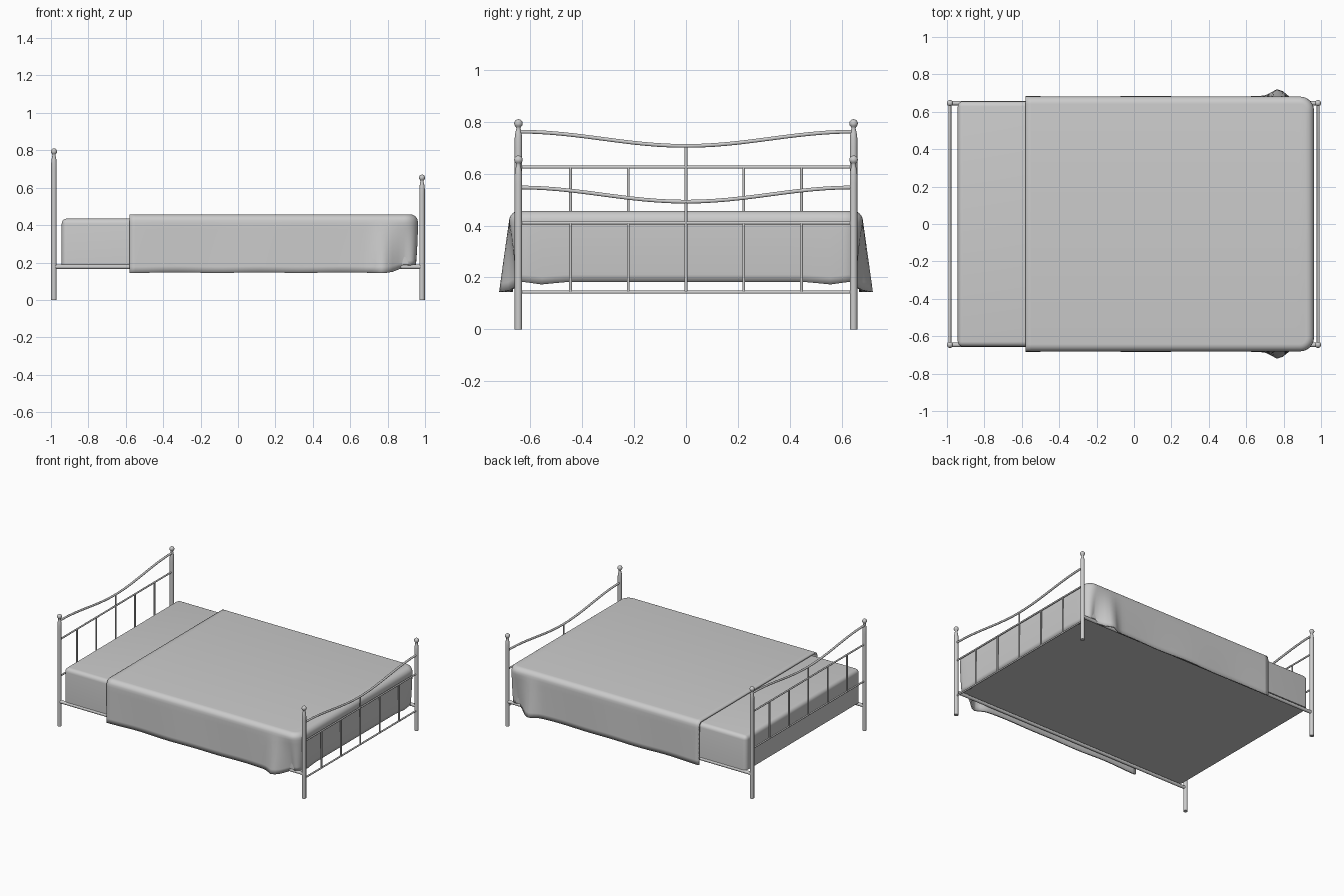
import bpy, bmesh, math
from mathutils import Vector

if "Cube" in bpy.data.objects:
    bpy.data.objects.remove(bpy.data.objects["Cube"])

PX, PY = 0.984, 0.646


def finish(name, bm, angle=40):
    me = bpy.data.meshes.new(name)
    bm.to_mesh(me)
    bm.free()
    ob = bpy.data.objects.new(name, me)
    bpy.context.collection.objects.link(ob)
    bpy.ops.object.select_all(action='DESELECT')
    ob.select_set(True)
    bpy.context.view_layer.objects.active = ob
    bpy.ops.object.shade_smooth_by_angle(angle=math.radians(angle))
    return ob


def lathe(name, profile, x, y, n=20):
    bm = bmesh.new()
    rings = []
    for r, z in profile:
        rings.append([bm.verts.new((x + r * math.cos(2 * math.pi * i / n),
                                    y + r * math.sin(2 * math.pi * i / n), z)) for i in range(n)])
    for a, b in zip(rings, rings[1:]):
        for i in range(n):
            j = (i + 1) % n
            bm.faces.new((a[i], a[j], b[j], b[i]))
    bm.faces.new(rings[0][::-1])
    bm.faces.new(rings[-1])
    return finish(name, bm)


def tube(name, pts, r):
    cu = bpy.data.curves.new(name, 'CURVE')
    cu.dimensions = '3D'
    cu.bevel_depth = r
    cu.bevel_resolution = 3
    cu.use_fill_caps = True
    sp = cu.splines.new('POLY')
    sp.points.add(len(pts) - 1)
    for p, c in zip(sp.points, pts):
        p.co = (*c, 1)
    sp.use_smooth = True
    ob = bpy.data.objects.new(name, cu)
    bpy.context.collection.objects.link(ob)
    return ob


# Head and foot frames: the foot railing is the head railing set lower
for end, x, top, drop in (("head", -PX, 0.81, 0.0), ("foot", PX, 0.67, 0.215)):
    for side, y in (("front", -PY), ("back", PY)):
        ball = [(0.0165 * math.sin(a), top - 0.0165 - 0.0165 * math.cos(a))
                for a in [math.pi * (0.2 + 0.78 * k / 8) for k in range(9)]]
        profile = [(0.0145, 0), (0.0145, top - 0.11), (0.0145, top - 0.075),
                   (0.013, top - 0.06), (0.010, top - 0.045), (0.008, top - 0.036)] + ball
        lathe(f"{end}_post_{side}", profile, x, y)
    N = 24
    arc = []
    for i in range(N + 1):
        y = -PY + 2 * PY * i / N
        arc.append((x, y, 0.707 - drop + 0.055 * (1 - math.cos(math.pi * y / PY)) / 2))
    tube(f"{end}_curved_rail", arc, 0.0075)
    for nm, z in (("upper", 0.625), ("lower", 0.358)):
        tube(f"{end}_{nm}_rail", [(x, -PY, z - drop), (x, PY, z - drop)], 0.006)
    for i in range(-2, 3):
        zt = 0.707 if i == 0 else 0.625
        tube(f"{end}_spindle_{i + 3}", [(x, i * 0.2225, 0.358 - drop), (x, i * 0.2225, zt - drop)], 0.0058)

# Side rails
for side, y in (("front", -PY), ("back", PY)):
    tube(f"side_rail_{side}", [(-PX, y, 0.177), (PX, y, 0.177)], 0.012)

# Mattress
bm = bmesh.new()
bmesh.ops.create_cube(bm, size=1)
for v in bm.verts:
    v.co = Vector((v.co.x * 1.885, v.co.y * 1.312, v.co.z * 0.245 + 0.3125))
bmesh.ops.bevel(bm, geom=[e for e in bm.edges if min(v.co.z for v in e.verts) > 0.3
                          or abs(e.verts[0].co.z - e.verts[1].co.z) > 0.1],
                offset=0.028, segments=5, profile=0.5, affect='EDGES')
finish("mattress", bm)

# Blanket: U-shaped outline around the foot end, (x, y, normal)
X0, X1, W, R = -0.58, 0.962, 0.682, 0.075
half = []
n = 48
for i in range(n):
    half.append((X0 + (X1 - R - X0) * i / n, -W, 0.0, -1.0))
for i in range(11):
    a = -math.pi / 2 + math.pi / 2 * i / 10
    half.append((X1 - R + R * math.cos(a), -W + R + R * math.sin(a), math.cos(a), math.sin(a)))
for i in range(1, 13):
    half.append((X1, (-W + R) * (1 - i / 12), 1.0, 0.0))
outline = half + [(x, -y, nx, -ny) for x, y, nx, ny in half[-2::-1]]

# skirt levels then rounded top edge: (inset, height)
levels = [(0.0, 0.146 + 0.264 * k / 8) for k in range(9)]
levels += [(0.04 * (1 - math.cos(a)), 0.417 + 0.04 * math.sin(a))
           for a in [math.pi / 2 * k / 6 for k in range(1, 7)]]

bm = bmesh.new()
rings = []
for inset, z in levels:
    t = max(0.0, (0.42 - z) / 0.274)
    ring = []
    for x, y, nx, ny in outline:
        side = abs(ny) ** 2
        # corner fold flares outward, foot panel tucks in and hangs shorter
        fold = 0.036 * math.exp(-((x - 0.77) / 0.045) ** 2) - 0.035 * math.exp(-((x - 0.89) / 0.05) ** 2)
        out = side * t * fold - (1 - side) * 0.012 * t * t
        out += 0.003 * side * math.sin(9 * x + 1) * t
        up = 0.037 * t / (1 + math.exp(-(x - 0.86) / 0.02)) + 0.002 * side * t * math.sin(14 * x)
        up -= 0.010 * t * (1 - side) * math.exp(-((abs(y) - 0.55) / 0.05) ** 2)
        d = out - inset
        ring.append(bm.verts.new((x + nx * d, y + ny * d, z + up)))
    rings.append(ring)
for a, b in zip(rings, rings[1:]):
    for i in range(len(a) - 1):
        bm.faces.new((a[i], a[i + 1], b[i + 1], b[i]))
top = rings[-1]
m = len(top)
for i in range(m // 2 - 1):
    bm.faces.new((top[i], top[i + 1], top[m - 2 - i], top[m - 1 - i]))
bm.faces.new((top[m // 2 - 1], top[m // 2], top[m // 2 + 1]))
blanket = finish("blanket", bm, 60)
mod = blanket.modifiers.new("thickness", 'SOLIDIFY')
mod.thickness = 0.012
mod.offset = -1
